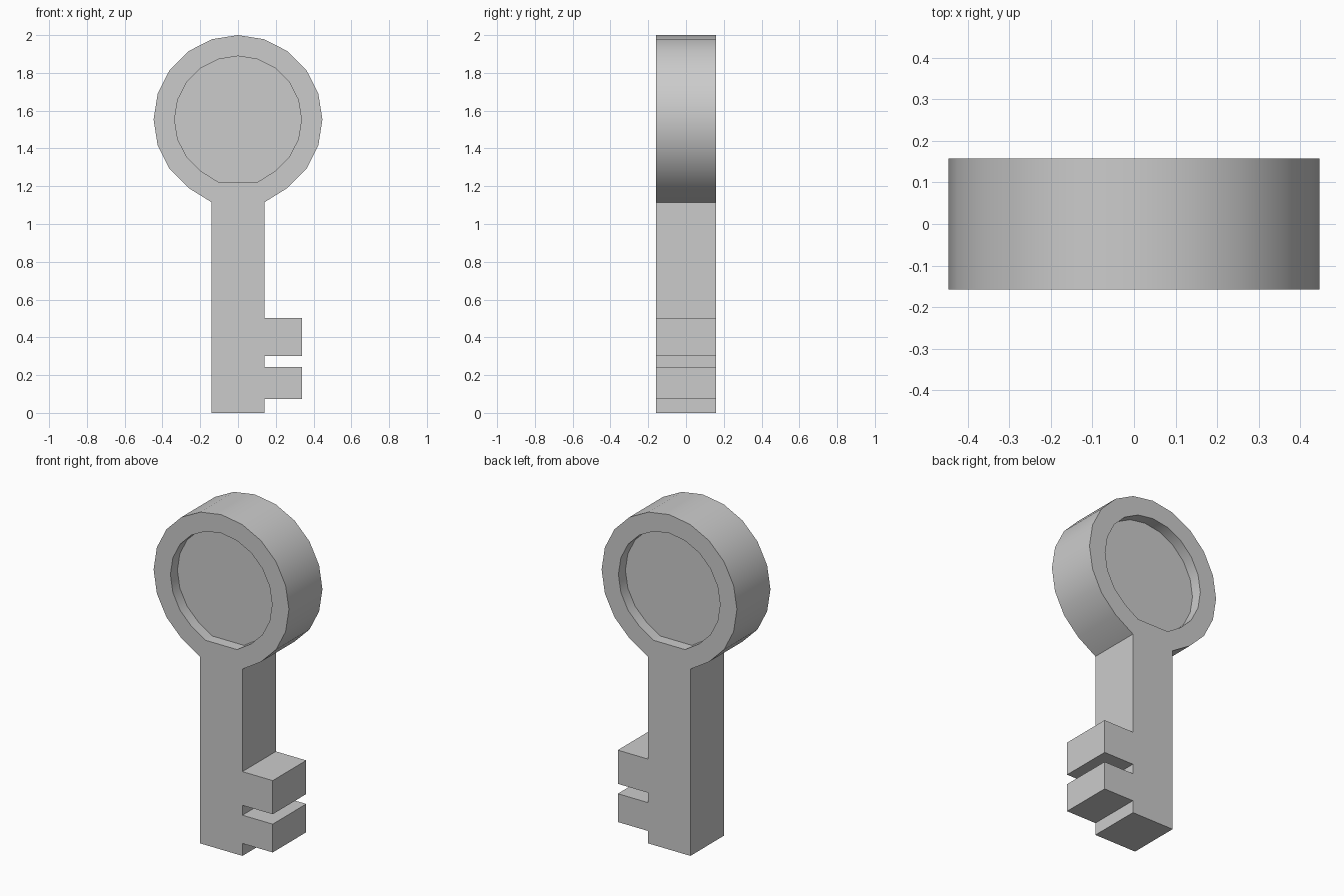
import bpy, bmesh, math

if "Cube" in bpy.data.objects:
    bpy.data.objects.remove(bpy.data.objects["Cube"])

HALF, DEPTH = 0.158, 0.066      # half thickness, recess depth
CZ, SIDES = 1.553, 20           # head centre and segment count


def ring(radius, foot_x, foot_z):
    """Circle in x,z from bottom right to bottom left, with a flat foot where the shaft joins."""
    pts = []
    for k in range(1, SIDES):
        a = math.tau * k / SIDES
        pts.append((radius * math.sin(a), CZ - radius * math.cos(a)))
    pts[0], pts[-1] = (foot_x, foot_z), (-foot_x, foot_z)
    return pts


outer = ring(0.447, 0.14, 1.115)
inner = ring(0.336, 0.104, 1.222)

# Shaft and teeth outline, continuing from the left foot of the head
shaft = [(-0.14, 0), (0.14, 0),
         (0.14, 0.074), (0.34, 0.074), (0.34, 0.243), (0.14, 0.243),
         (0.14, 0.302), (0.34, 0.302), (0.34, 0.503), (0.14, 0.503)]

bm = bmesh.new()


def place(points, y):
    return [bm.verts.new((x, y, z)) for x, z in points]


def bridge(a, b):
    n = len(a)
    for i in range(n):
        j = (i + 1) % n
        bm.faces.new((a[i], a[j], b[j], b[i]))


outlines = []
for s in (-1, 1):
    rim = place(outer, s * HALF)
    lip = place(inner, s * HALF)
    floor = place(inner, s * (HALF - DEPTH))
    blade = place(shaft, s * HALF)
    bridge(rim, lip)                            # head rim
    bridge(lip, floor)                          # recess wall
    bm.faces.new(floor)                         # recess floor
    bm.faces.new([rim[0], rim[-1]] + blade)     # shaft with teeth
    outlines.append(rim + blade)
bridge(*outlines)                               # outer side walls
bmesh.ops.recalc_face_normals(bm, faces=bm.faces)

mesh = bpy.data.meshes.new("key")
bm.to_mesh(mesh)
bm.free()
key = bpy.data.objects.new("key", mesh)
bpy.context.collection.objects.link(key)

# Smooth round head, crisp edges elsewhere
bpy.context.view_layer.objects.active = key
key.select_set(True)
bpy.ops.object.shade_smooth_by_angle(angle=math.radians(30))
